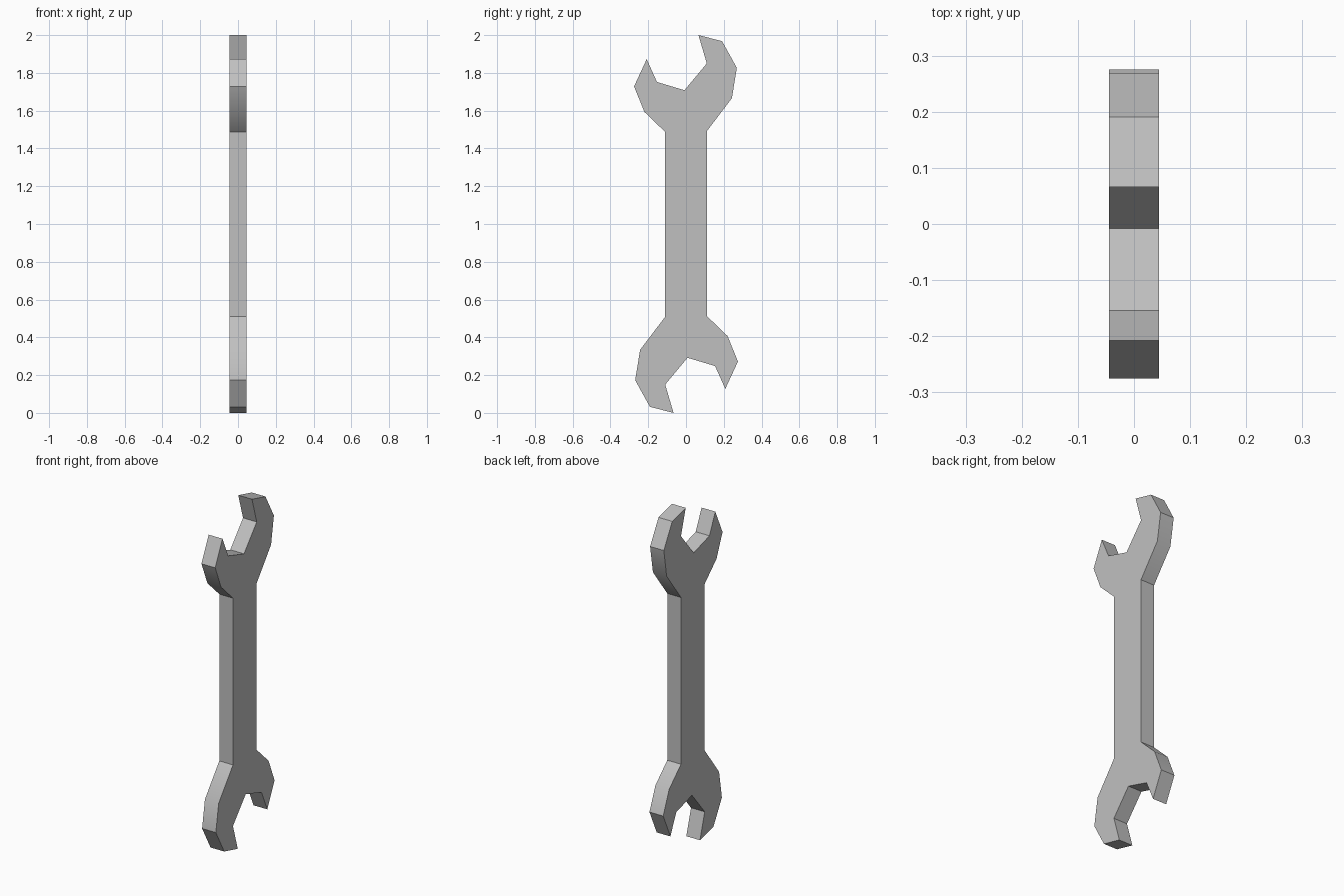
import bpy
import bmesh
from mathutils import Vector

cube = bpy.data.objects.get("Cube")
if cube:
    bpy.data.objects.remove(cube, do_unlink=True)

THICKNESS = 0.089

# Steel material
steel = bpy.data.materials.new("steel grey")
steel.use_nodes = True
colour = (0.53, 0.53, 0.53, 1)
steel.diffuse_color = colour
steel.node_tree.nodes["Principled BSDF"].inputs["Base Color"].default_value = colour

# Upper jaw outline (y, z), from the front of the neck round to the back
jaw = [(-0.11, 1.487), (-0.22, 1.593), (-0.275, 1.728), (-0.208, 1.873),
       (-0.154, 1.752), (-0.008, 1.708), (0.11, 1.85), (0.066, 2.0),
       (0.191, 1.968), (0.269, 1.827), (0.243, 1.666), (0.11, 1.491)]

# The lower jaw is the upper one turned half round about the middle
outline = jaw + [(-y, 2 - z) for y, z in jaw]

# Flat body, extruded through its thickness
bm = bmesh.new()
side = bm.faces.new([bm.verts.new((-THICKNESS / 2, y, z)) for y, z in outline])
extruded = bmesh.ops.extrude_face_region(bm, geom=[side], use_keep_orig=True)
moved = [v for v in extruded["geom"] if isinstance(v, bmesh.types.BMVert)]
bmesh.ops.translate(bm, verts=moved, vec=Vector((THICKNESS, 0, 0)))
bmesh.ops.recalc_face_normals(bm, faces=bm.faces)

mesh = bpy.data.meshes.new("wrench_body")
bm.to_mesh(mesh)
bm.free()
mesh.materials.append(steel)
wrench = bpy.data.objects.new("wrench_body", mesh)
bpy.context.collection.objects.link(wrench)

# Soft bends on the jaw backs, crisp corners elsewhere
bpy.ops.object.select_all(action="DESELECT")
wrench.select_set(True)
bpy.context.view_layer.objects.active = wrench
bpy.ops.object.shade_smooth_by_angle(angle=0.5236)
